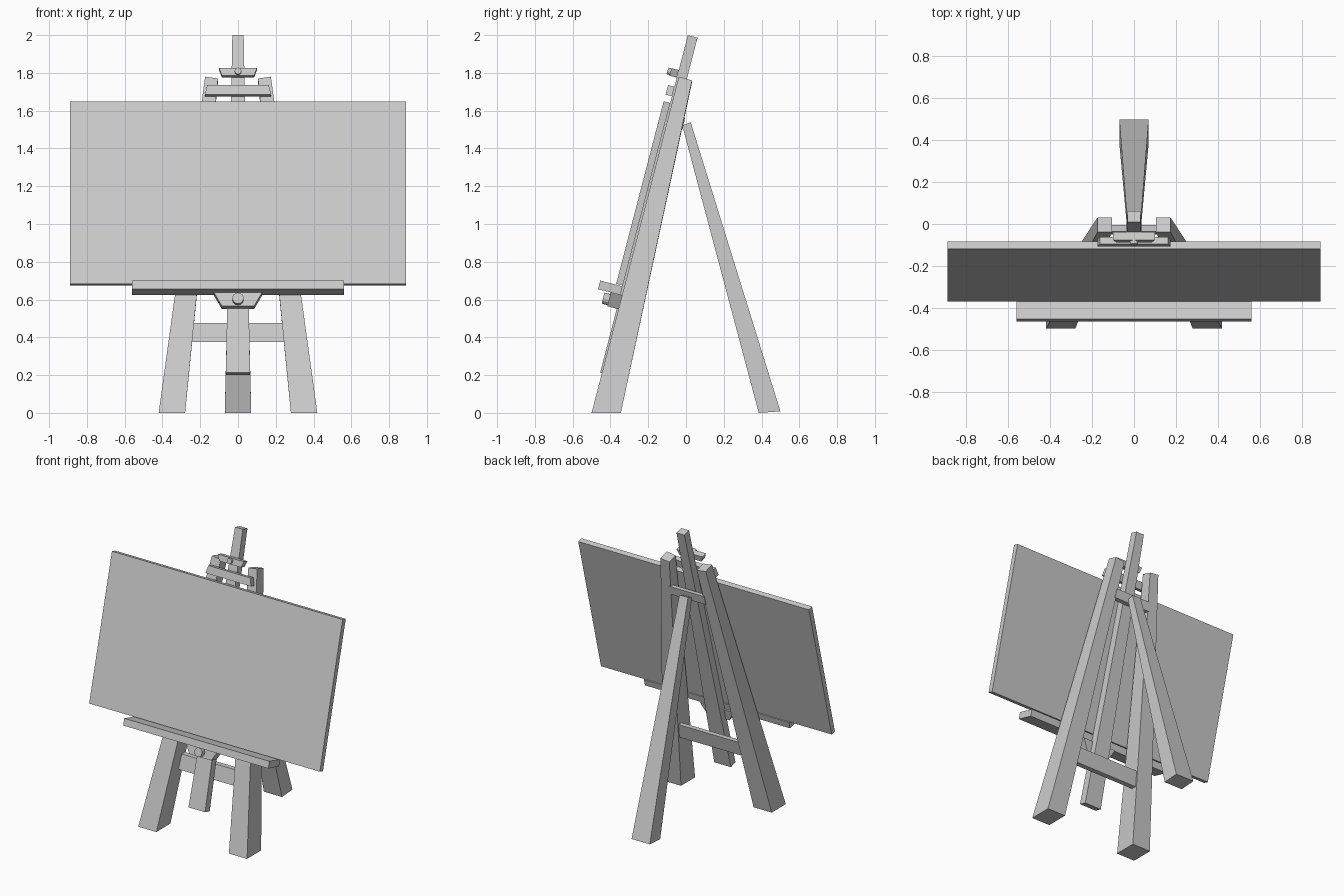
import bpy, bmesh, math
from mathutils import Matrix, Vector

if "Cube" in bpy.data.objects:
    bpy.data.objects.remove(bpy.data.objects["Cube"])

TILT = math.atan(0.26)
SIN, COS = math.sin(TILT), math.cos(TILT)


def on_slope(x, s, n):
    """Point on the leaning plane: s = distance up the slope, n = distance in front."""
    return Vector((x, -0.51 + s * SIN - n * COS, s * COS + n * SIN))


def solid(name, lower, upper):
    """Six-sided block from a lower and an upper quad."""
    bm = bmesh.new()
    a = [bm.verts.new(p) for p in lower]
    b = [bm.verts.new(p) for p in upper]
    bm.faces.new(a)
    bm.faces.new(b)
    for i in range(4):
        j = (i + 1) % 4
        bm.faces.new((a[i], a[j], b[j], b[i]))
    bmesh.ops.recalc_face_normals(bm, faces=bm.faces)
    me = bpy.data.meshes.new(name)
    bm.to_mesh(me)
    bm.free()
    ob = bpy.data.objects.new(name, me)
    bpy.context.collection.objects.link(ob)
    return ob


def slope_block(name, s0, s1, n0, n1, w0, w1):
    """Leaning block, half width w0 at the bottom and w1 at the top."""
    def quad(s, w):
        return [on_slope(x, s, n) for x, n in ((-w, n1), (w, n1), (w, n0), (-w, n0))]
    return solid(name, quad(s0, w0), quad(s1, w1))


def level_bar(name, w0, w1, y0, y1, z0, z1, lean):
    """Crossbar between the legs, shifted back by lean at its top."""
    def quad(w, z, dy):
        return [(x, y + dy, z) for x, y in ((-w, y0), (w, y0), (w, y1), (-w, y1))]
    return solid(name, quad(w0, z0, 0), quad(w1, z1, lean))


def knob(name, s, n0, n1, r):
    """Round clamp screw pointing out of the slope."""
    bm = bmesh.new()
    bmesh.ops.create_cone(bm, cap_ends=True, segments=12, radius1=r, radius2=r, depth=n1 - n0)
    me = bpy.data.meshes.new(name)
    bm.to_mesh(me)
    bm.free()
    ob = bpy.data.objects.new(name, me)
    ob.matrix_world = (Matrix.Translation(on_slope(0, s, (n0 + n1) / 2))
                       @ Matrix.Rotation(math.pi / 2 - TILT, 4, 'X'))
    bpy.context.collection.objects.link(ob)


# Tapered front legs
for side, label in ((-1, "left"), (1, "right")):
    foot = [(0.28, -0.50, 0), (0.42, -0.50, 0), (0.42, -0.345, 0), (0.28, -0.345, 0)]
    head = [(0.106, -0.038, 1.77), (0.174, -0.038, 1.78),
            (0.174, 0.032, 1.76), (0.106, 0.032, 1.75)]
    solid("front_leg_" + label,
          [(side * x, y, z) for x, y, z in foot],
          [(side * x, y, z) for x, y, z in head])

# Rear prop leg
solid("back_leg",
      [(-0.07, 0.385, 0), (0.07, 0.385, 0), (0.07, 0.50, 0.008), (-0.07, 0.50, 0.008)],
      [(-0.033, -0.02, 1.522), (0.033, -0.02, 1.522),
       (0.033, 0.025, 1.538), (-0.033, 0.025, 1.538)])

# Centre mast
slope_block("mast", 0.22, 2.066, -0.053, 0, 0.064, 0.03)

# Crossbars joining the legs
level_bar("lower_crossbar", 0.25, 0.24, -0.31, -0.275, 0.375, 0.475, 0.024)
level_bar("upper_crossbar", 0.14, 0.135, -0.05, -0.018, 1.50, 1.56, 0.013)

# Drawing board and its ledge
slope_block("board", 0.697, 1.695, 0, 0.036, 0.89, 0.89)
slope_block("ledge", 0.645, 0.692, 0, 0.122, 0.56, 0.56)

# Ledge bracket, top rest and sliding clamp
slope_block("ledge_bracket", 0.57, 0.646, -0.01, 0.052, 0.085, 0.128)
slope_block("top_rest", 1.732, 1.784, 0, 0.035, 0.175, 0.163)
slope_block("top_clamp", 1.834, 1.875, 0, 0.04, 0.085, 0.1)

# Clamp screws
knob("ledge_screw", 0.606, 0.045, 0.084, 0.03)
knob("top_screw", 1.856, 0.035, 0.057, 0.018)
